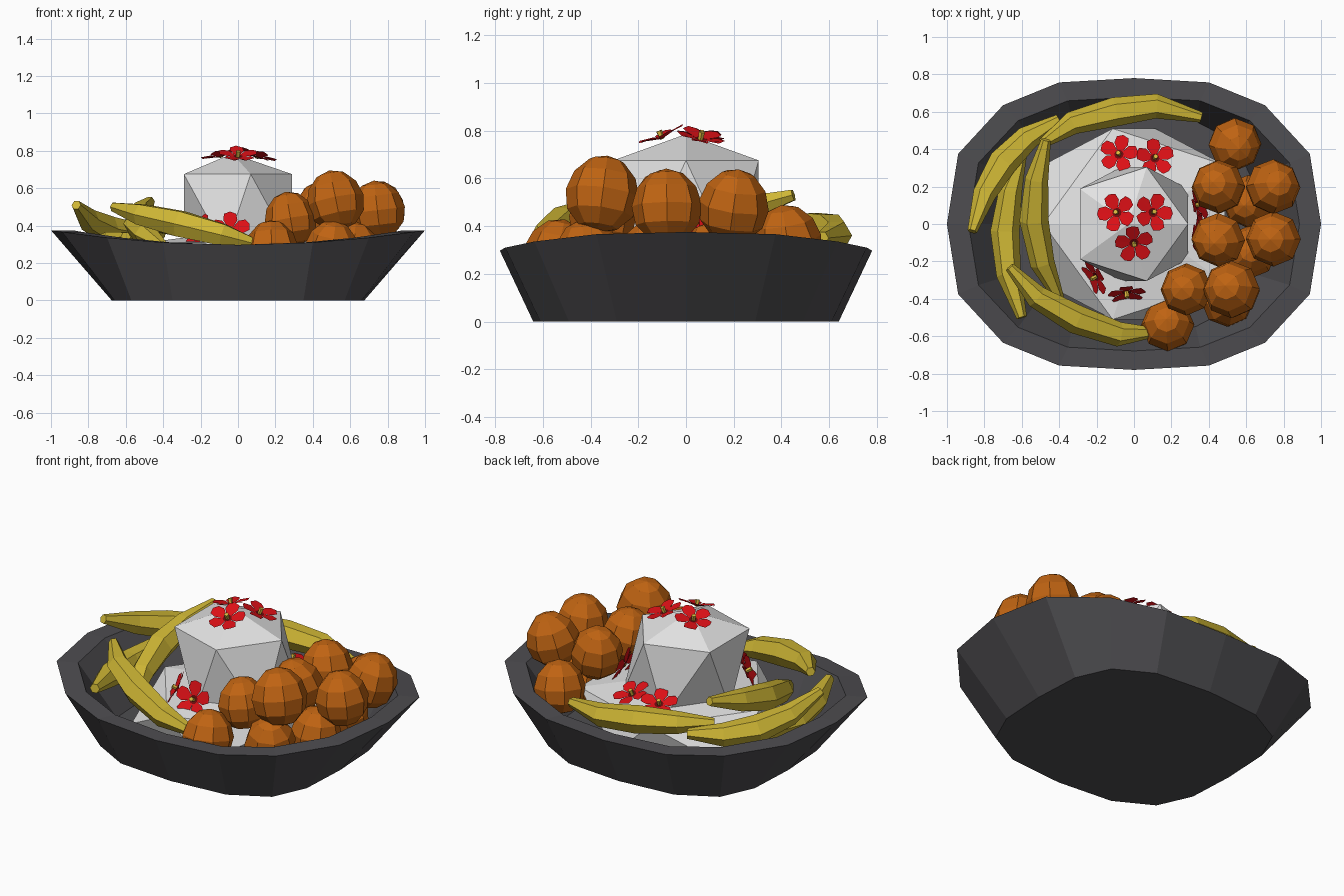
import bpy, bmesh, math, random
from mathutils import Vector, Matrix

if "Cube" in bpy.data.objects:
    bpy.data.objects.remove(bpy.data.objects["Cube"])

random.seed(4)


def material(name, rgb):
    m = bpy.data.materials.new(name)
    m.diffuse_color = (*rgb, 1)
    m.use_nodes = True
    m.node_tree.nodes["Principled BSDF"].inputs["Base Color"].default_value = m.diffuse_color
    return m


GREY = material("charcoal", (0.075, 0.073, 0.08))
WHITE = material("white", (0.78, 0.78, 0.78))
ORANGE = material("orange", (0.52, 0.125, 0.006))
YELLOW = material("banana_yellow", (0.62, 0.47, 0.035))
RED = material("petal_red", (0.72, 0.005, 0.008))
DARK = material("flower_heart_red", (0.16, 0.003, 0.004))
STAMEN = material("stamen_yellow", (0.75, 0.5, 0.05))


def finish(name, bm, *mats):
    bmesh.ops.recalc_face_normals(bm, faces=bm.faces)
    me = bpy.data.meshes.new(name)
    bm.to_mesh(me)
    bm.free()
    for m in mats:
        me.materials.append(m)
    ob = bpy.data.objects.new(name, me)
    bpy.context.collection.objects.link(ob)
    return ob


def loft(bm, rings, caps=True):
    """Skin quads between successive closed rings of points."""
    vs = [[bm.verts.new(p) for p in r] for r in rings]
    n = len(vs[0])
    for a, b in zip(vs, vs[1:]):
        for i in range(n):
            j = (i + 1) % n
            bm.faces.new((a[i], a[j], b[j], b[i]))
    if caps:
        bm.faces.new(vs[0])
        bm.faces.new(vs[-1])
    return vs


# Bowl: 16-sided rounded oval with a rim that rises towards both ends
def mirror_ring(quarter):
    q = quarter
    left = [(-x, y) for x, y in reversed(q[:-1])]
    half = q + left
    return half + [(x, -y) for x, y in reversed(half[1:-1])]


rim = mirror_ring([(1, 0), (0.94, 0.375), (0.70, 0.635), (0.40, 0.757), (0, 0.78)])
base = mirror_ring([(0.675, 0), (0.66, 0.29), (0.57, 0.49), (0.35, 0.61), (0, 0.64)])


def rim_z(x):
    return 0.297 + 0.078 * x * x


bm = bmesh.new()
loft(bm, [
    [(x, y, 0) for x, y in base],
    [(x, y, rim_z(x)) for x, y in rim],
    [(x * 0.885, y * 0.87, rim_z(x)) for x, y in rim],
    [(x * 0.94, y * 0.9, 0.07) for x, y in base],
])
finish("bowl", bm, GREY)


# White mounds: faceted five-sided antiprisms with shallow peaks
def mound(name, s_top, s_low, z_low, z_top, z_peak, flip):
    bm = bmesh.new()

    def ring(s, z, f):
        return [bm.verts.new((f * (s * 0.894 * math.cos(k * math.tau / 5) - 0.086 * s),
                              s * 0.894 * math.sin(k * math.tau / 5), z)) for k in range(5)]
    ring(s_top, z_top, flip)
    ring(s_low, z_low, -flip)
    bm.verts.new((-0.086 * s_top * flip, 0, z_peak))
    bmesh.ops.convex_hull(bm, input=bm.verts)
    finish(name, bm, WHITE)


mound("upper_mound", 0.358, 0.358, 0.27, 0.675, 0.785, 1)
mound("lower_mound", 0.60, 0.60, 0.09, 0.31, 0.38, -1)

# Oranges: eight-sided, slightly tall, each leaning a little
oranges = [
    (0.52, -0.35, 0.535, 0.155), (0.28, -0.35, 0.435, 0.14), (0.18, -0.54, 0.28, 0.143),
    (0.50, -0.41, 0.28, 0.143), (0.45, -0.085, 0.485, 0.145), (0.745, -0.08, 0.485, 0.148),
    (0.45, 0.20, 0.485, 0.145), (0.745, 0.20, 0.485, 0.148), (0.54, 0.425, 0.34, 0.143),
    (0.61, 0.12, 0.27, 0.143), (0.62, -0.15, 0.27, 0.143),
]
for i, (x, y, z, r) in enumerate(oranges):
    bm = bmesh.new()
    bmesh.ops.create_uvsphere(bm, u_segments=8, v_segments=6, radius=1)
    for v in bm.verts:  # narrower crown
        k = 1 - 0.07 * v.co.z
        v.co = Vector((v.co.x * k * r, v.co.y * k * r, v.co.z * r * 1.06))
    lean = Matrix.Rotation(random.uniform(-0.25, 0.25), 4, 'X') @ \
        Matrix.Rotation(random.uniform(-0.25, 0.25), 4, 'Y')
    bmesh.ops.transform(bm, matrix=Matrix.Translation((x, y, z)) @ lean, verts=bm.verts)
    finish("orange_%d" % (i + 1), bm, ORANGE)


# Bananas: six-sided tapered tubes through a bent path
def banana(name, pts):
    p = [Vector(q) for q in pts]
    radii = [0.026, 0.062, 0.078, 0.066, 0.028]
    rings = []
    for i, c in enumerate(p):
        t = (p[min(i + 1, 4)] - p[max(i - 1, 0)]).normalized()
        side = t.cross(Vector((0, 0, 1))).normalized()
        up = side.cross(t)
        rings.append([c + radii[i] * (side * math.cos(a) + up * math.sin(a))
                      for a in (k * math.tau / 6 for k in range(6))])
    bm = bmesh.new()
    loft(bm, rings)
    finish(name, bm, YELLOW)


banana("banana_back", [(-0.49, 0.43, 0.40), (-0.33, 0.54, 0.40), (-0.10, 0.60, 0.38),
                       (0.12, 0.63, 0.36), (0.36, 0.57, 0.35)])
banana("banana_back_left", [(-0.865, -0.04, 0.51), (-0.80, 0.16, 0.43), (-0.70, 0.33, 0.38),
                            (-0.57, 0.46, 0.36), (-0.40, 0.56, 0.36)])
banana("banana_inner", [(-0.47, 0.45, 0.53), (-0.52, 0.24, 0.47), (-0.535, 0.02, 0.41),
                        (-0.49, -0.21, 0.35), (-0.40, -0.40, 0.29)])
banana("banana_left", [(-0.60, 0.36, 0.34), (-0.66, 0.18, 0.31), (-0.69, -0.04, 0.29),
                       (-0.67, -0.27, 0.31), (-0.60, -0.50, 0.34)])
banana("banana_front", [(-0.665, -0.23, 0.50), (-0.52, -0.39, 0.46), (-0.31, -0.51, 0.41),
                        (-0.08, -0.59, 0.35), (0.10, -0.58, 0.30)])


# Flowers: five cupped petals, a dark heart and a small stamen
def flower(name, pos, normal, r=0.105):
    bm = bmesh.new()

    def pt(rad, deg, z):
        a = math.radians(deg)
        return bm.verts.new((r * rad * math.cos(a), r * rad * math.sin(a), r * z))
    for k in range(5):
        d = 72 * k + 18
        l, m, h = pt(0.24, d - 36, 0.06), pt(0.24, d, 0.06), pt(0.24, d + 36, 0.06)
        c = pt(0, d, 0)
        outer = [pt(0.66, d - 33, 0.16), pt(0.95, d - 19, 0.18), pt(1, d, 0.24),
                 pt(0.95, d + 19, 0.18), pt(0.66, d + 33, 0.16)]
        bm.faces.new((l, outer[0], outer[1], outer[2], m))
        bm.faces.new((m, outer[2], outer[3], outer[4], h))
        for tri in ((c, l, m), (c, m, h)):
            bm.faces.new(tri).material_index = 1
    for s in bmesh.ops.create_cone(bm, segments=5, radius1=r * 0.1, radius2=r * 0.13,
                                   depth=r * 0.35, cap_ends=True,
                                   matrix=Matrix.Translation((0, 0, r * 0.17)))['verts']:
        for f in s.link_faces:
            f.material_index = 2
    rot = Vector(normal).to_track_quat('Z', 'Y').to_matrix().to_4x4()
    bmesh.ops.transform(bm, matrix=Matrix.Translation(pos) @ rot, verts=bm.verts)
    finish(name, bm, RED, DARK, STAMEN)


spots = [
    ((-0.09, 0.06, 0.765), (-0.25, 0.15, 1)), ((0.10, 0.06, 0.76), (0.3, 0.2, 1)),
    ((0.0, -0.10, 0.765), (0.05, -0.4, 1)),
    ((-0.08, 0.37, 0.375), (-0.15, 0.35, 1)), ((0.11, 0.35, 0.375), (0.2, 0.35, 1)),
    ((-0.20, -0.28, 0.36), (-0.8, -0.45, 0.5)), ((-0.04, -0.36, 0.37), (0.1, -1, 0.5)),
    ((0.33, 0.10, 0.40), (1, 0.2, 0.4)), ((0.33, -0.04, 0.38), (1, -0.15, 0.4)),
]
for i, (pos, normal) in enumerate(spots):
    flower("flower_%d" % (i + 1), pos, normal)
